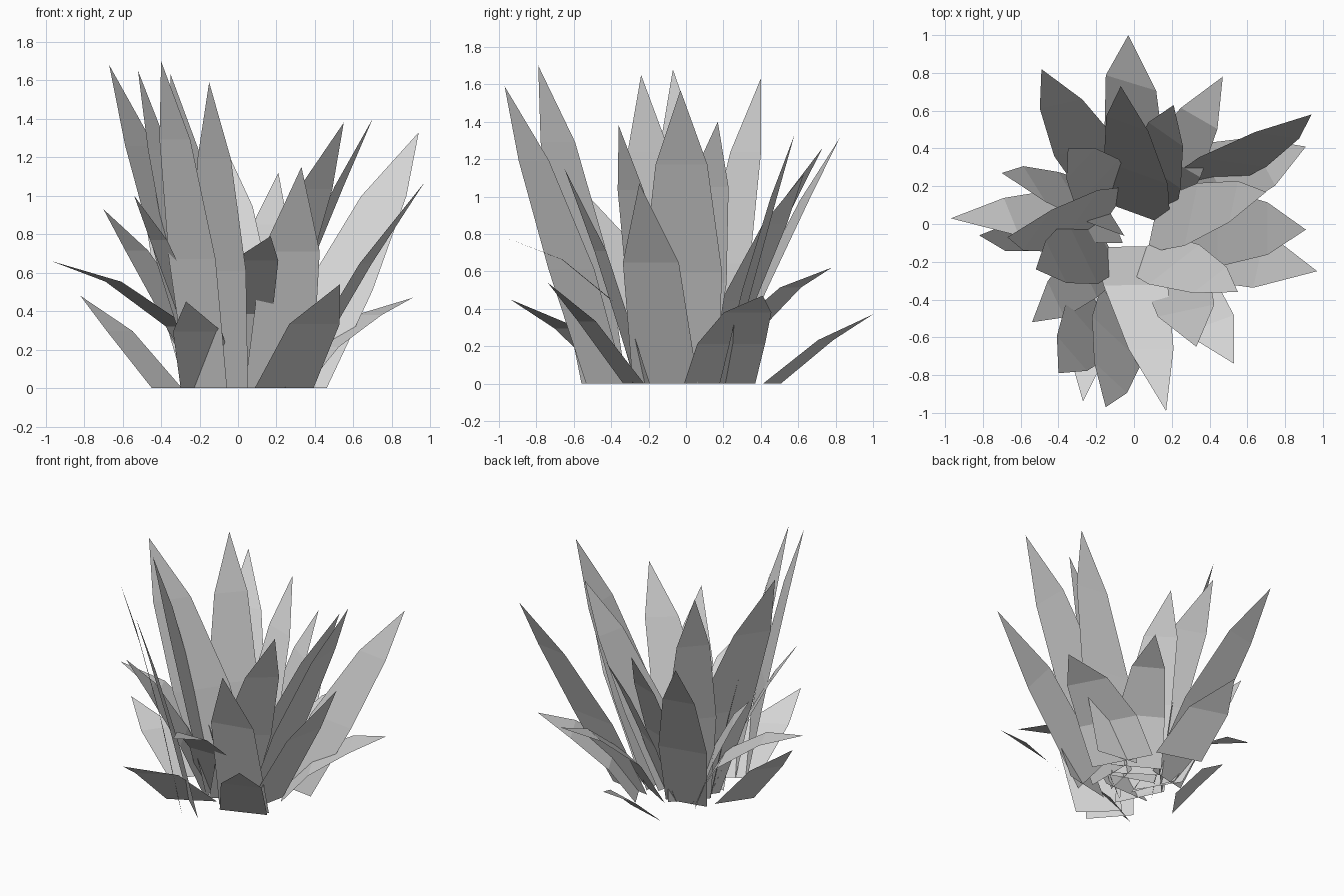
import bpy, math
from mathutils import Vector

if "Cube" in bpy.data.objects:
    bpy.data.objects.remove(bpy.data.objects["Cube"])

# One flat grey for the whole plant
grey = bpy.data.materials.new("leaf grey")
grey.diffuse_color = (0.66, 0.66, 0.66, 1)
grey.use_nodes = True
grey.node_tree.nodes["Principled BSDF"].inputs["Base Color"].default_value = grey.diffuse_color

TALL = ((0, 0.85), (0.36, 1.0), (0.73, 0.66))
MEDIUM = ((0, 1.05), (0.36, 1.0), (0.73, 0.7))
SHORT = ((0, 1.05), (0.58, 0.9))


def leaf(name, base, tip, width, angle, sag, rows):
    """Flat pointed blade: rows of cross edges (position, width factor), then the tip.
    angle = direction of the cross edges, sag = how much the blade arches outward."""
    b, t = Vector((*base, 0)), Vector(tip)
    across = Vector((math.cos(math.radians(angle)), math.sin(math.radians(angle)), 0))
    d = t - b
    if across.cross(d).dot(Vector((-t.x, -t.y, 0.3))) < 0:  # inner side is the front
        across = -across
    verts = []
    for s, w in rows:
        arch = sag * s * (1 - s)
        p = b + Vector((d.x * (s - arch), d.y * (s - arch), d.z * (s + arch)))
        verts += [p - across * width * w / 2, p + across * width * w / 2]
    verts.append(t)
    n = 2 * len(rows)
    faces = [(i, i + 1, i + 3, i + 2) for i in range(0, n - 2, 2)] + [(n - 2, n - 1, n)]
    mesh = bpy.data.meshes.new(name)
    mesh.from_pydata([tuple(v) for v in verts], [], faces)
    mesh.materials.append(grey)
    bpy.context.collection.objects.link(bpy.data.objects.new(name, mesh))


# Tall upright blades
leaf("tall_leaf_front", (-.06, -.43), (-.15, -.97, 1.59), .36, -43, .1, TALL)
leaf("tall_leaf_front_left", (-.16, -.44), (-.40, -.79, 1.70), .37, -49, .15, TALL)
leaf("tall_leaf_left_front", (-.15, -.10), (-.52, -.24, 1.65), .38, 116, .1, TALL)
leaf("tall_leaf_left", (-.12, .06), (-.67, -.07, 1.68), .40, 55, .1, TALL)
leaf("tall_leaf_left_back", (-.12, .13), (-.35, .40, 1.63), .34, 47, .15, TALL)
leaf("tall_leaf_right", (.20, -.01), (.91, -.03, 1.57), .42, 90, .08, TALL)
leaf("tall_leaf_right_front", (.04, -.14), (.55, -.36, 1.38), .34, 38, .1, TALL)
leaf("tall_leaf_right_inner", (.10, -.01), (.70, .17, 1.40), .34, 78, .1, TALL)
leaf("tall_leaf_right_back", (.31, .20), (.94, .58, 1.33), .36, 172, .1, TALL)
leaf("tall_leaf_back_left", (-.13, .18), (-.49, .82, 1.31), .35, 12, .1, TALL)
leaf("tall_leaf_back", (.05, .04), (-.07, .73, 1.26), .36, 160, .1, TALL)

# Medium blades
leaf("medium_leaf_front_right", (.21, -.23), (.33, -.65, 1.15), .34, 12, .15, SHORT)
leaf("medium_leaf_right", (.28, -.11), (.97, -.25, 1.07), .34, 78, .1, SHORT)
leaf("medium_leaf_back", (.07, .11), (.21, .63, 1.12), .32, 145, .15, MEDIUM)
leaf("medium_leaf_front_left", (-.13, -.13), (-.54, -.52, 1.00), .30, -65, .2, MEDIUM)
leaf("medium_leaf_left_back", (-.14, .08), (-.70, .27, .93), .32, 122, .2, MEDIUM)
leaf("medium_leaf_front", (-.04, -.12), (.17, -.99, .79), .34, 1, .55, MEDIUM)
leaf("medium_leaf_left", (-.12, .05), (-.97, .03, .66), .31, 112, .55, MEDIUM)
leaf("medium_leaf_back_right", (.13, .18), (.47, .78, .62), .32, 150, .5, MEDIUM)

# Low arching blades
leaf("low_leaf_front_right", (.24, -.28), (.53, -.74, .54), .31, 20, .15, SHORT)
leaf("low_leaf_right_back", (.25, .18), (.91, .41, .47), .41, 118, .4, MEDIUM)
leaf("low_leaf_front", (-.15, -.32), (-.27, -.94, .45), .32, 28, .3, SHORT)
leaf("low_leaf_left", (-.37, -.03), (-.82, -.06, .48), .26, 55, .15, SHORT)
leaf("low_leaf_back", (.00, .46), (-.03, 1.00, .37), .31, 163, .2, SHORT)
